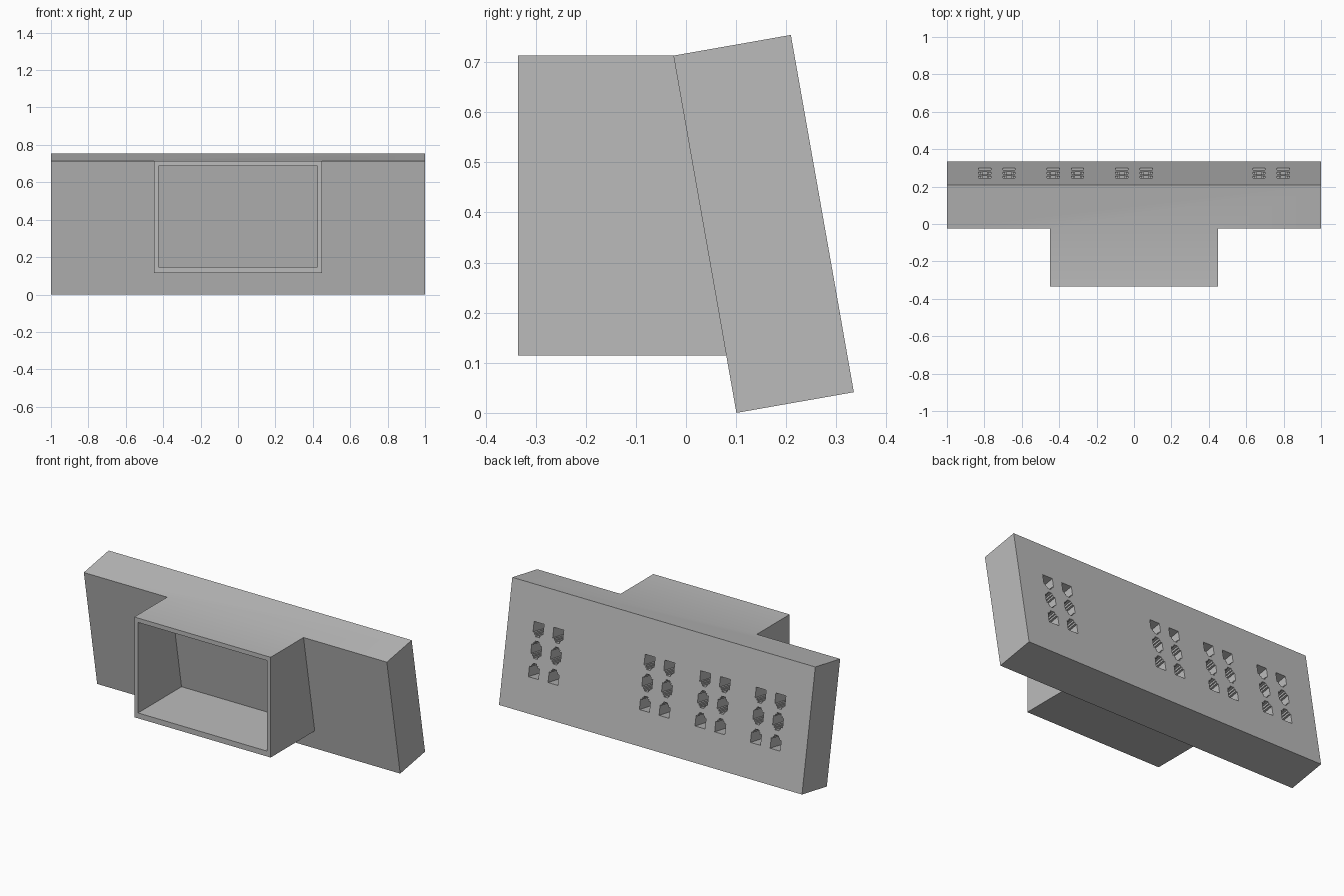
import bpy, bmesh
from math import radians, sin, cos
from mathutils import Matrix, Vector

if "Cube" in bpy.data.objects:
    bpy.data.objects.remove(bpy.data.objects["Cube"])

grey = bpy.data.materials.new("plain grey")
grey.use_nodes = True
grey.diffuse_color = (0.5, 0.5, 0.5, 1)
grey.node_tree.nodes["Principled BSDF"].inputs["Base Color"].default_value = grey.diffuse_color

LEAN = radians(10)
HEIGHT, THICK, DEPTH = 0.724, 0.238, 0.15

# Panel frame: x across, s up the leaning back face, d into the panel
ACROSS = Vector((1, 0, 0))
UP = Vector((0, -sin(LEAN), cos(LEAN)))
IN = Vector((0, -cos(LEAN), -sin(LEAN)))
ORIGIN = Vector((0, 0.335, THICK * sin(LEAN)))
X = ACROSS


def add_prism(bm, base, sweep):
    """Closed prism from a base outline swept along a vector."""
    a = [bm.verts.new(p) for p in base]
    b = [bm.verts.new(p + sweep) for p in base]
    bm.faces.new(a)
    bm.faces.new(b[::-1])
    n = len(a)
    for i in range(n):
        j = (i + 1) % n
        bm.faces.new((a[j], a[i], b[i], b[j]))


def make_object(name, bm):
    bmesh.ops.recalc_face_normals(bm, faces=bm.faces[:])
    mesh = bpy.data.meshes.new(name)
    bm.to_mesh(mesh)
    bm.free()
    mesh.materials.append(grey)
    obj = bpy.data.objects.new(name, mesh)
    bpy.context.collection.objects.link(obj)
    return obj


def side_prism(name, profile, half_width):
    """Outline in (y, z) stretched across x."""
    bm = bmesh.new()
    add_prism(bm, [Vector((-half_width, y, z)) for y, z in profile], X * 2 * half_width)
    return make_object(name, bm)


def combine(target, other, operation):
    bpy.context.view_layer.objects.active = target
    mod = target.modifiers.new(operation.lower(), "BOOLEAN")
    mod.operation, mod.solver, mod.object = operation, "EXACT", other
    bpy.ops.object.modifier_apply(modifier=mod.name)
    bpy.data.objects.remove(other)


def panel_point(x, s, d=0.0):
    return ORIGIN + ACROSS * x + UP * s + IN * d


# Leaning slab
corners = [panel_point(0, s, d) for s, d in ((0, 0), (HEIGHT, 0), (HEIGHT, THICK), (0, THICK))]
panel = side_prism("socket_panel", [(p.y, p.z) for p in corners], 1.0)
crest = corners[2].z

# Hollow front box, its rear end buried in the slab
housing = side_prism("front_housing", [(-0.335, 0.115), (-0.335, crest), (0.05, crest), (0.15, 0.115)], 0.45)
cavity = side_prism("housing_cavity", [(-0.5, 0.147), (-0.5, 0.687), (0.3, 0.687), (0.3, 0.147)], 0.425)
combine(housing, cavity, "DIFFERENCE")
combine(panel, housing, "UNION")


# Stepped socket openings; the latch notch points down, both ways or up by row
def notch(x, edge, way):
    steps = ((0.021, 0), (0.021, 0.011), (0.013, 0.011), (0.013, 0.022))
    half = [(w, edge + way * h) for w, h in steps]
    return [(x + w, s) for w, s in half] + [(x - w, s) for w, s in half[::-1]]


def socket_outline(x, low, high, down, up):
    pts = [(x + 0.033, low), (x + 0.033, high)]
    pts += notch(x, high, 1) if up else []
    pts += [(x - 0.033, high), (x - 0.033, low)]
    pts += notch(x, low, -1)[::-1] if down else []
    return [panel_point(px, ps, -0.02) for px, ps in pts]


rows = ((0.457, 0.517, True, False), (0.335, 0.389, True, True), (0.203, 0.263, False, True))
bm = bmesh.new()
for centre in (-0.733, -0.367, 0.0, 0.733):
    for offset in (-0.065, 0.065):
        for low, high, down, up in rows:
            add_prism(bm, socket_outline(centre + offset, low, high, down, up), IN * (DEPTH + 0.02))
combine(panel, make_object("socket_cutters", bm), "DIFFERENCE")

# Soft shading over the shallow crease on top, sharp elsewhere
bpy.ops.object.select_all(action="DESELECT")
panel.select_set(True)
bpy.context.view_layer.objects.active = panel
bpy.ops.object.shade_smooth_by_angle(angle=radians(30))
